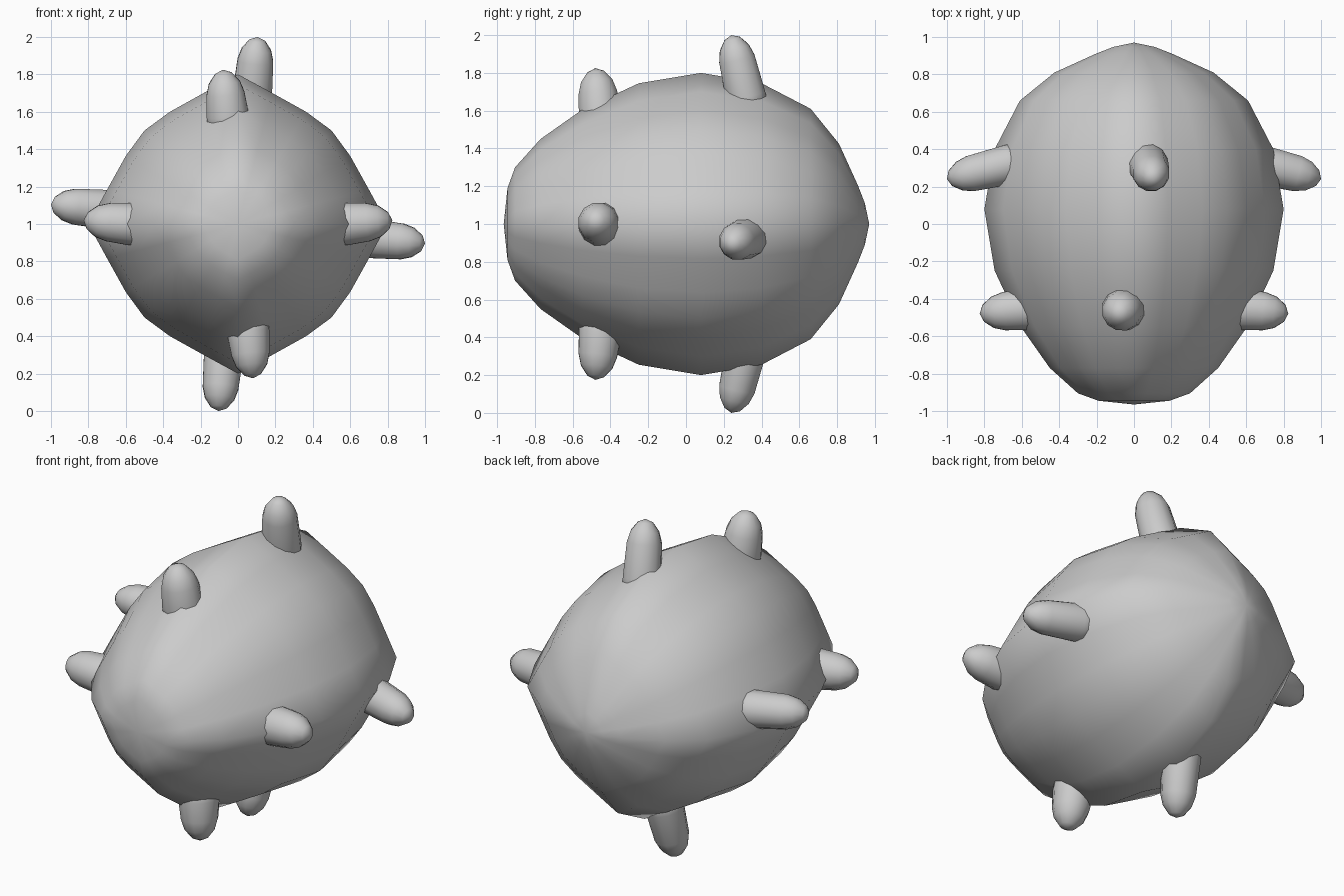
import bpy, bmesh, math
from mathutils import Vector

if "Cube" in bpy.data.objects:
    bpy.data.objects.remove(bpy.data.objects["Cube"])


def loft(name, rings, start, end):
    """Skin equal-length rings, closing each end with a fan to a point."""
    bm = bmesh.new()
    loops = [[bm.verts.new(p) for p in ring] for ring in rings]
    n = len(loops[0])
    for a, b in zip(loops, loops[1:]):
        for i in range(n):
            j = (i + 1) % n
            bm.faces.new((a[i], a[j], b[j], b[i]))
    for loop, tip in ((loops[0], start), (loops[-1], end)):
        v = bm.verts.new(tip)
        for i in range(n):
            bm.faces.new((loop[i], loop[(i + 1) % n], v))
    bmesh.ops.recalc_face_normals(bm, faces=bm.faces)
    for f in bm.faces:
        f.smooth = True
    mesh = bpy.data.meshes.new(name)
    bm.to_mesh(mesh)
    bm.free()
    ob = bpy.data.objects.new(name, mesh)
    bpy.context.collection.objects.link(ob)
    return ob


# Egg-shaped body: four-ridged cross-section scaled along y
quarter = [(1, 0), (0.875, 0.23), (0.75, 0.455), (0.625, 0.625),
           (0.455, 0.75), (0.23, 0.875)]
section = []
for k in range(4):
    for x, z in quarter:
        for _ in range(k):
            x, z = -z, x
        section.append((x, z))
profile = [(-0.945, 0.19), (-0.905, 0.3), (-0.77, 0.45), (-0.55, 0.605),
           (-0.25, 0.745), (0.08, 0.8), (0.4, 0.745), (0.66, 0.61),
           (0.81, 0.425), (0.91, 0.205), (0.947, 0.11)]
loft("body", [[(x * r, y, 1 + z * r) for x, z in section] for y, r in profile],
     (0, -0.965, 1), (0, 0.97, 1))


# Rounded pegs; base and tip are given relative to the body centre
def peg(name, base, tip, r):
    base, tip = Vector(base), Vector(tip)
    axis = (tip - base).normalized()
    u = axis.orthogonal().normalized()
    v = axis.cross(u)
    up = Vector((0, 0, 1))
    length = (tip - base).length
    steps = [(-0.12, r), (0, r), (length - 0.13, r * 0.9),
             (length - 0.07, r * 0.74), (length - 0.02, r * 0.4)]
    rings = [[up + base + axis * d + (u * math.cos(a) + v * math.sin(a)) * s
              for a in (math.tau * i / 12 for i in range(12))] for d, s in steps]
    loft(name, rings, up + base - axis * 0.12, up + tip)


# Four long back pegs, turned a quarter each around the body axis
bx, bz, tx, tz = 0.075, 0.68, 0.105, 1.0
for side in ("top", "right", "bottom", "left"):
    peg("back_peg_" + side, (bx, 0.315, bz), (tx, 0.24, tz), 0.11)
    bx, bz, tx, tz = bz, -bx, tz, -tx

# Four short front pegs
for s, vert, horiz in ((1, "top", "right"), (-1, "bottom", "left")):
    peg("front_peg_" + vert, (-0.055 * s, -0.455, 0.58 * s),
        (-0.08 * s, -0.48, 0.825 * s), 0.117)
    peg("front_peg_" + horiz, (0.58 * s, -0.455, 0.0),
        (0.825 * s, -0.48, 0.02), 0.117)
